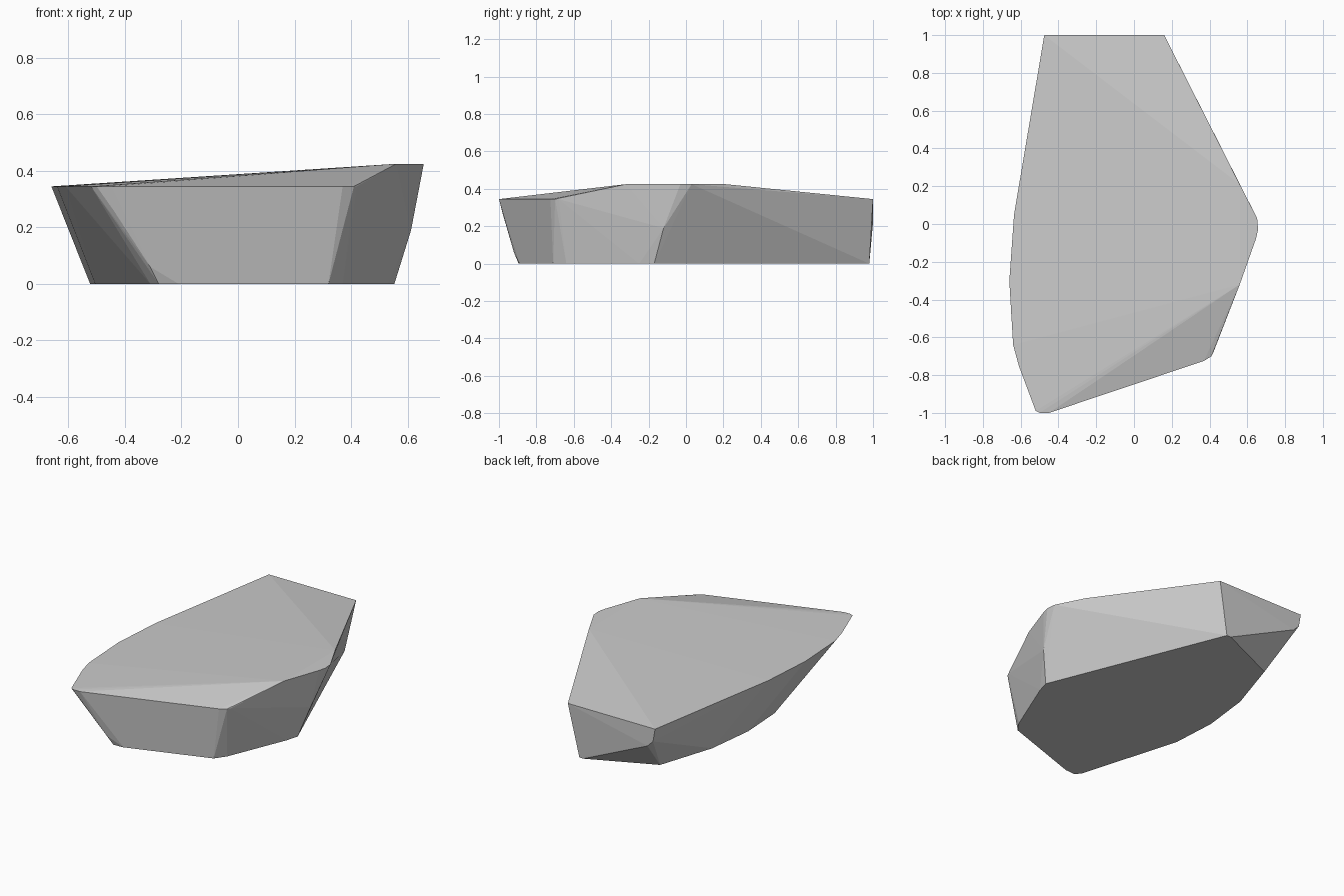
import bpy, bmesh

if "Cube" in bpy.data.objects:
    bpy.data.objects.remove(bpy.data.objects["Cube"])

# Sloping top: low rim and raised right-hand side
LOW, HIGH = 0.345, 0.425
low_rim = [(-0.475, 1.0), (0.16, 1.0), (0.42, -0.68), (0.41, -0.70), (0.37, -0.725),
           (-0.45, -1.0), (-0.50, -1.0), (-0.52, -0.99), (-0.61, -0.75),
           (-0.64, -0.64), (-0.66, -0.30), (-0.65, -0.15), (-0.635, 0.05)]
high_rim = [(0.56, -0.32), (0.645, -0.08), (0.657, -0.03), (0.652, 0.03), (0.56, 0.21)]

# Flat base outline
base = [(0.09, 0.98), (0.06, 0.98), (-0.365, 0.79), (-0.485, 0.42), (-0.523, 0.10),
        (-0.505, -0.20), (-0.31, -0.86), (-0.28, -0.895), (-0.21, -0.89),
        (0.32, -0.71), (0.37, -0.64), (0.53, -0.25), (0.553, -0.17)]

# Chipped corners between rim and base
chips = [(-0.46, 1.0, 0.26), (-0.42, 1.0, 0.22), (0.612, -0.12, 0.19),
         (-0.44, -0.978, 0.26), (-0.31, -0.92, 0.06)]

points = ([(x, y, LOW) for x, y in low_rim] + [(x, y, HIGH) for x, y in high_rim]
          + [(x, y, 0) for x, y in base] + chips)

# Wrap the outlines in a convex faceted rock
bm = bmesh.new()
for p in points:
    bm.verts.new(p)
hull = bmesh.ops.convex_hull(bm, input=bm.verts[:])
loose = [v for v in bm.verts if not v.link_faces]
bmesh.ops.delete(bm, geom=loose, context='VERTS')
bmesh.ops.dissolve_limit(bm, angle_limit=0.01, verts=bm.verts[:], edges=bm.edges[:])
bmesh.ops.recalc_face_normals(bm, faces=bm.faces[:])

mesh = bpy.data.meshes.new("flat_rock")
bm.to_mesh(mesh)
bm.free()
rock = bpy.data.objects.new("flat_rock", mesh)
bpy.context.collection.objects.link(rock)
